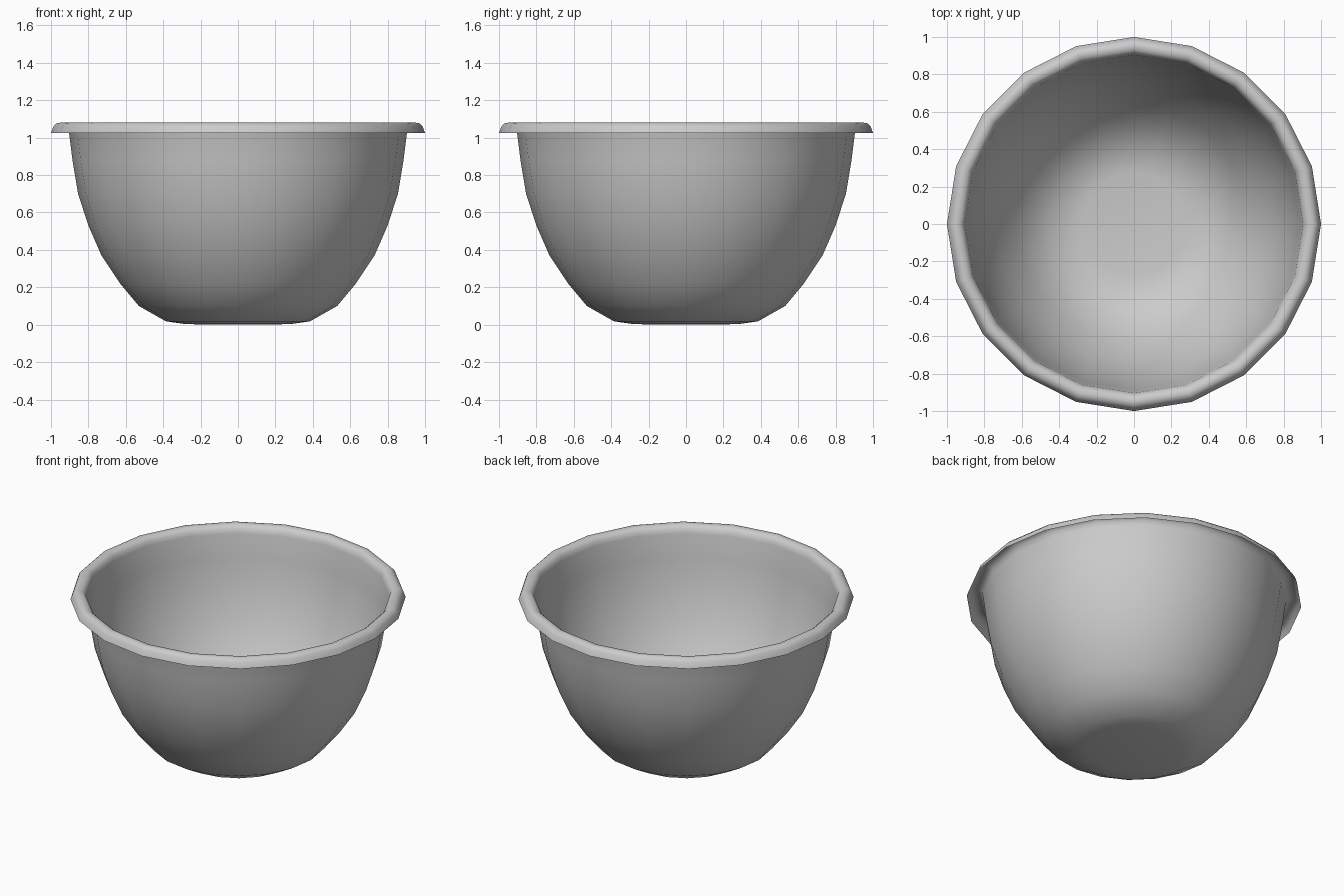
import bpy, bmesh, math

if "Cube" in bpy.data.objects:
    bpy.data.objects.remove(bpy.data.objects["Cube"])

SIDES = 20

def lathe(name, profile):
    """Revolve an (r, z) profile around z; first point sits on the axis."""
    bm = bmesh.new()
    centre = bm.verts.new((0, 0, profile[0][1]))
    rings = []
    for r, z in profile[1:]:
        rings.append([bm.verts.new((r * math.cos(i * math.tau / SIDES),
                                    r * math.sin(i * math.tau / SIDES), z))
                      for i in range(SIDES)])
    for i in range(SIDES):
        j = (i + 1) % SIDES
        bm.faces.new((centre, rings[0][j], rings[0][i]))
        for a, b in zip(rings, rings[1:]):
            bm.faces.new((a[i], a[j], b[j], b[i]))
    mesh = bpy.data.meshes.new(name)
    bm.to_mesh(mesh)
    bm.free()
    for p in mesh.polygons:
        p.use_smooth = True
    obj = bpy.data.objects.new(name, mesh)
    bpy.context.collection.objects.link(obj)
    return obj

# Thin bowl: flat foot, curved wall, rolled-over open rim
lathe("mixing_bowl", [
    (0, 0.0), (0.28, 0.003), (0.385, 0.018), (0.53, 0.10), (0.63, 0.22),
    (0.73, 0.37), (0.80, 0.53), (0.855, 0.70), (0.885, 0.88), (0.904, 1.03),
    (0.912, 1.06), (0.93, 1.076), (0.95, 1.08), (0.97, 1.077),
    (0.987, 1.06), (1.0, 1.025)])
